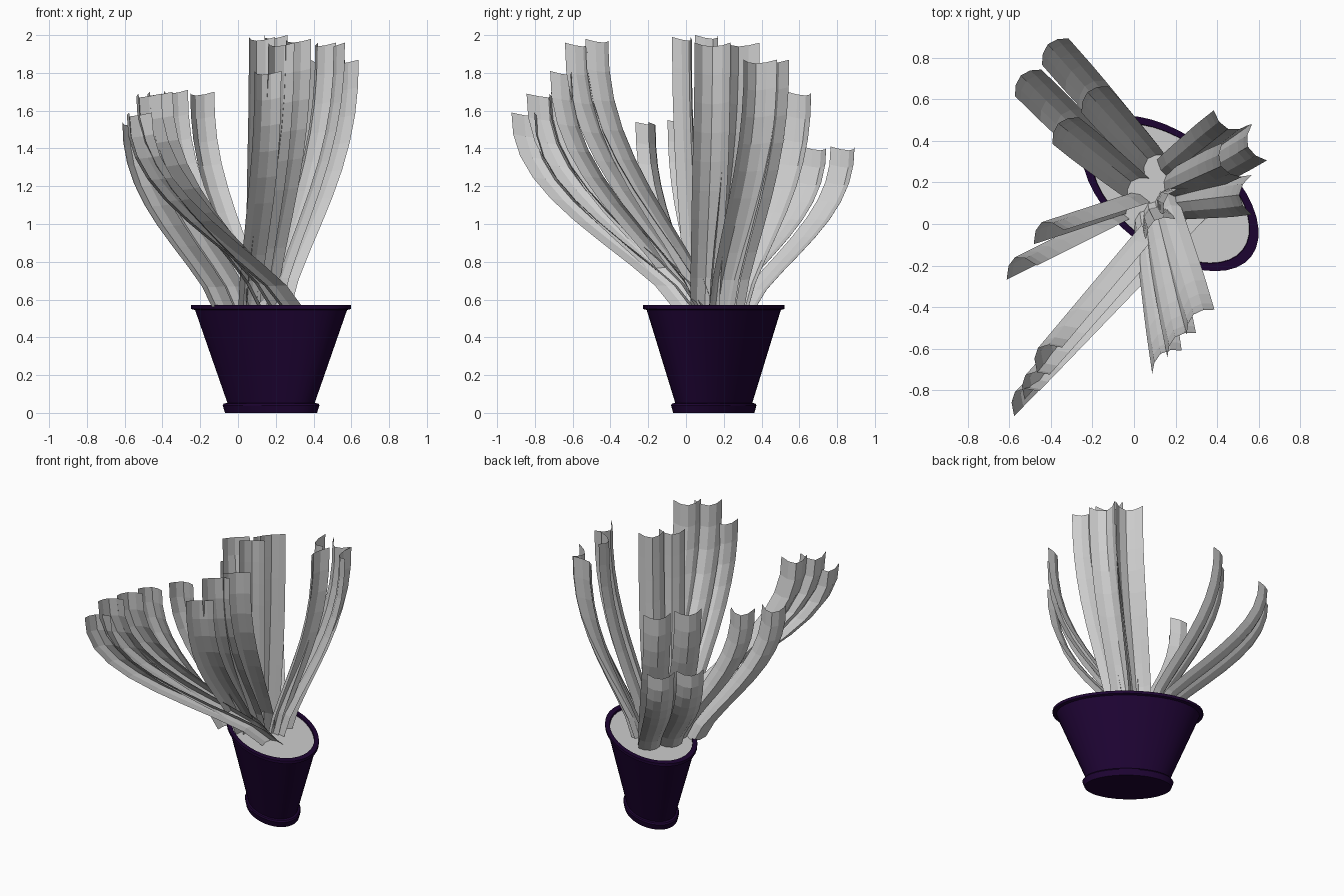
import bpy, bmesh, math
from mathutils import Vector

cube = bpy.data.objects.get("Cube")
if cube:
    bpy.data.objects.remove(cube, do_unlink=True)


def make_material(name, rgb):
    mat = bpy.data.materials.new(name)
    mat.use_nodes = True
    mat.diffuse_color = (*rgb, 1)
    bsdf = next(n for n in mat.node_tree.nodes if n.type == 'BSDF_PRINCIPLED')
    bsdf.inputs["Base Color"].default_value = (*rgb, 1)
    return mat


purple = make_material("dark purple glaze", (0.012, 0.001, 0.031))
pale = make_material("pale grey", (0.61, 0.61, 0.61))


def finish(name, bm, mat):
    mesh = bpy.data.meshes.new(name)
    bm.to_mesh(mesh)
    bm.free()
    mesh.materials.append(mat)
    obj = bpy.data.objects.new(name, mesh)
    bpy.context.collection.objects.link(obj)
    return obj


def oval(bm, scale, z, sides=40):
    """Ring of the oval pot plan at one height."""
    return [bm.verts.new((0.493 * scale * math.cos(a), 0.277 * scale * math.sin(a), z))
            for a in (2 * math.pi * i / sides for i in range(sides))]


def bridge(bm, low, high):
    n = len(low)
    for i in range(n):
        j = (i + 1) % n
        bm.faces.new((low[i], low[j], high[j], high[i]))


def place(obj):
    obj.location = (0.175, 0.147, 0)
    obj.rotation_euler.z = math.radians(-38)


# Oval pot: foot ring, flared wall, rim and inner lip
bm = bmesh.new()
profile = [(0.575, 0), (0.605, 0.04), (0.59, 0.05), (0.545, 0.052),
           (0.95, 0.545), (1, 0.55), (1, 0.57), (0.9, 0.57), (0.88, 0.53)]
rings = [oval(bm, s, z) for s, z in profile]
for low, high in zip(rings, rings[1:]):
    bridge(bm, low, high)
bm.faces.new(rings[0][::-1])
pot = finish("pot", bm, purple)
place(pot)
bpy.context.view_layer.objects.active = pot
pot.select_set(True)
bpy.ops.object.shade_smooth_by_angle(angle=math.radians(30))
pot.select_set(False)

# Filling inside the rim
bm = bmesh.new()
bm.faces.new(oval(bm, 0.9, 0.557))
place(finish("soil", bm, pale))


def leaf(name, base, tip, facing, width, cup, steps=9):
    """Channelled strap that rises, leans out from base, then turns upright at tip.
    facing: compass angle of its flat side; positive cup curls edges that way."""
    base, tip = Vector((*base, 0.56)), Vector(tip)
    out = Vector((math.cos(math.radians(facing)), math.sin(math.radians(facing)), 0))
    side = Vector((-out.y, out.x, 0))
    bm = bmesh.new()
    rows = []
    for k in range(steps + 1):
        f = k / steps
        reach = 1 - (1 - f ** 1.4) ** 2.4
        centre = base.lerp(tip, reach)
        centre.z = base.z + (tip.z - base.z) * f
        half = width / 2 * (0.8 + 0.2 * min(1, 2 * f))
        row = []
        for t in (-1, -0.55, 0, 0.55, 1):
            p = centre + side * half * t + out * cup * (t * t - 0.4)
            p.z += 0.02 * f * (t * t - 0.5)
            row.append(bm.verts.new(p))
        rows.append(row)
    for a, b in zip(rows, rows[1:]):
        for i in range(4):
            bm.faces.new((a[i], a[i + 1], b[i + 1], b[i]))
    return finish(name, bm, pale)


# Leaf clusters: width, cup, then (base, tip, facing) of each strap
clusters = {
    "back_leaf": (0.18, -0.05, [
        ((0.05, 0.34), (-0.40, 0.85, 1.4), 135), ((-0.04, 0.22), (-0.53, 0.70, 1.4), 135),
        ((0.08, 0.30), (-0.21, 0.62, 1.69), 135), ((0.0, 0.19), (-0.35, 0.47, 1.7), 135)]),
    "left_leaf": (0.19, 0.06, [
        ((0.17, 0.25), (0.46, 0.48, 1.86), 70), ((0.22, 0.18), (0.57, 0.38, 1.86), 22),
        ((0.2, 0.1), (0.53, 0.14, 1.95), 0), ((0.17, 0.17), (0.44, 0.29, 1.95), 30)]),
    "front_leaf": (0.18, 0.05, [
        ((0.04, 0.04), (0.14, -0.64, 1.8), -52), ((0.08, 0.08), (0.21, -0.56, 1.95), -50),
        ((0.13, 0.12), (0.3, -0.45, 1.97), -48)]),
    "corner_leaf": (0.17, 0.08, [
        ((0.26, 0.01), (-0.55, -0.83, 1.58), -45), ((0.2, 0.04), (-0.5, -0.75, 1.68), -45),
        ((0.14, 0.07), (-0.44, -0.62, 1.69), -45)]),
    "right_leaf": (0.16, -0.08, [
        ((-0.1, 0.04), (-0.56, -0.19, 1.53), 115), ((0.0, 0.12), (-0.43, -0.02, 1.54), 115)]),
    "inner_leaf": (0.17, 0.05, [
        ((0.08, 0.06), (0.11, 0.0, 1.98), -55), ((0.14, 0.14), (0.18, 0.13, 1.99), -45)]),
}
for name, (width, cup, straps) in clusters.items():
    for i, (base, tip, facing) in enumerate(straps):
        leaf(f"{name}_{i + 1}", base, tip, facing, width, cup)
